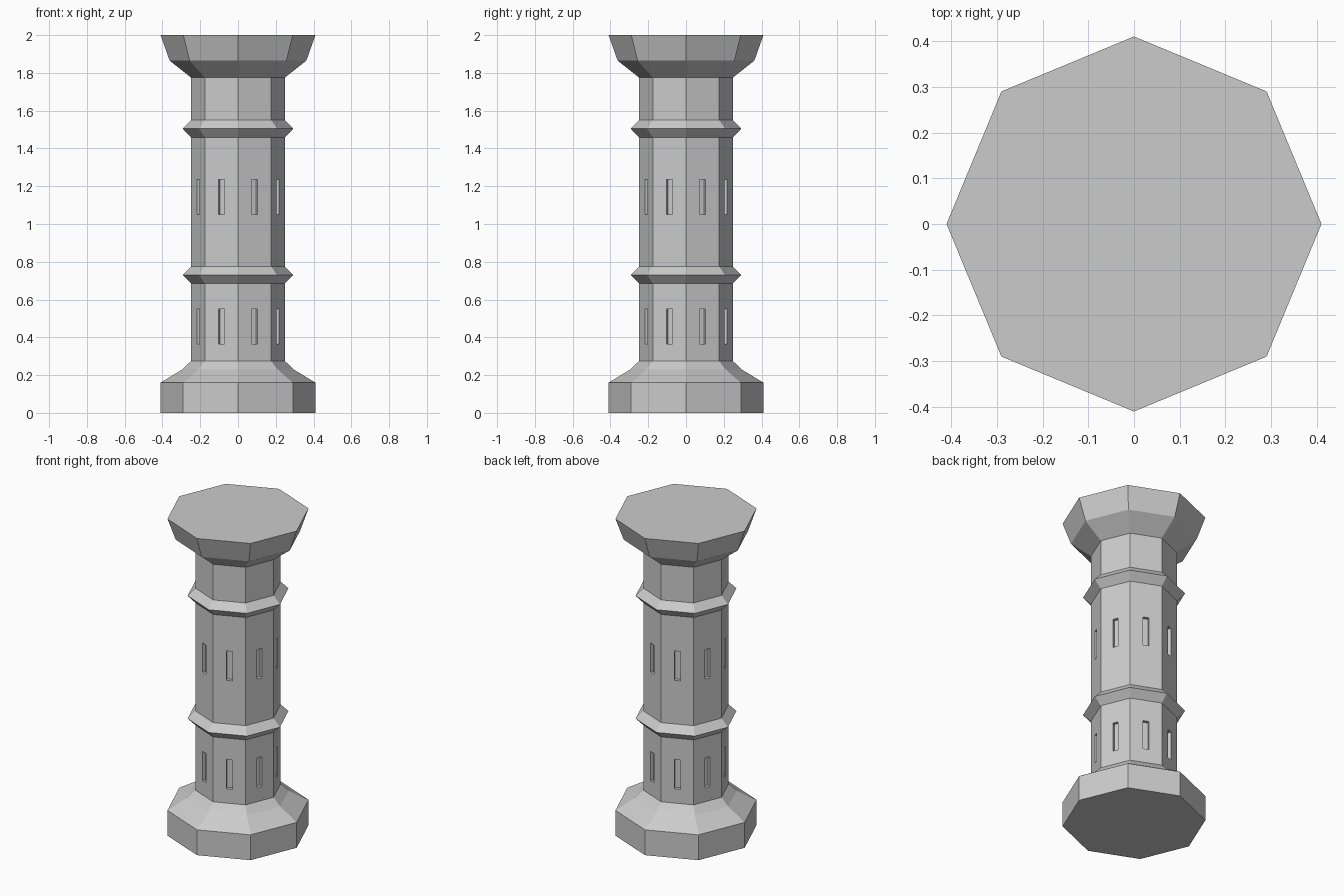
import bpy, bmesh, math
from mathutils import Vector

if "Cube" in bpy.data.objects:
    bpy.data.objects.remove(bpy.data.objects["Cube"])

SIDES = 8
stone = bpy.data.materials.new("grey stone")
stone.diffuse_color = (0.6, 0.6, 0.6, 1)
stone.use_nodes = True
stone.node_tree.nodes["Principled BSDF"].inputs["Base Color"].default_value = stone.diffuse_color

# Radius and height up the tower: plinth, shaft, two collars, flared top
PROFILE = [(0.41, 0), (0.41, 0.16), (0.295, 0.23), (0.248, 0.275),
           (0.248, 0.685), (0.293, 0.73), (0.248, 0.775),
           (0.248, 1.458), (0.293, 1.505), (0.248, 1.55),
           (0.248, 1.775), (0.362, 1.865), (0.41, 2.0)]
# Profile segment -> bottom and top of its window slits
SLITS = {3: (0.365, 0.55), 6: (1.05, 1.235)}
SLIT_WIDTH, SLIT_DEPTH = 0.035, 0.02


def cut_slit(bm, face, low, high):
    """Inset a wall panel to a slit outline, then sink it."""
    face.normal_update()
    n = face.normal.copy()
    mid = face.calc_center_median()
    side = Vector((0, 0, 1)).cross(n)

    def outline(depth):
        for v in face.verts:
            d = v.co - mid
            s = math.copysign(SLIT_WIDTH / 2, d.dot(side))
            z = high if d.z > 0 else low
            v.co = Vector((mid.x, mid.y, z)) + side * s - n * depth

    bmesh.ops.inset_individual(bm, faces=[face], thickness=0.02)
    outline(0)
    bmesh.ops.inset_individual(bm, faces=[face], thickness=0.005)
    outline(SLIT_DEPTH)


# Octagonal tower with corners on the axes
bm = bmesh.new()
rings = [[bm.verts.new((r * math.cos(math.tau * i / SIDES),
                        r * math.sin(math.tau * i / SIDES), z))
          for i in range(SIDES)] for r, z in PROFILE]
panels = []
for k in range(len(rings) - 1):
    a, b = rings[k], rings[k + 1]
    for i in range(SIDES):
        j = (i + 1) % SIDES
        f = bm.faces.new((a[i], a[j], b[j], b[i]))
        if k in SLITS:
            panels.append((f, SLITS[k]))
bm.faces.new(rings[0][::-1])
bm.faces.new(rings[-1])
bm.normal_update()

# Window slits on every side of both storeys
for face, (low, high) in panels:
    cut_slit(bm, face, low, high)

mesh = bpy.data.meshes.new("tower")
bm.to_mesh(mesh)
bm.free()
mesh.materials.append(stone)
tower = bpy.data.objects.new("tower", mesh)
bpy.context.collection.objects.link(tower)
